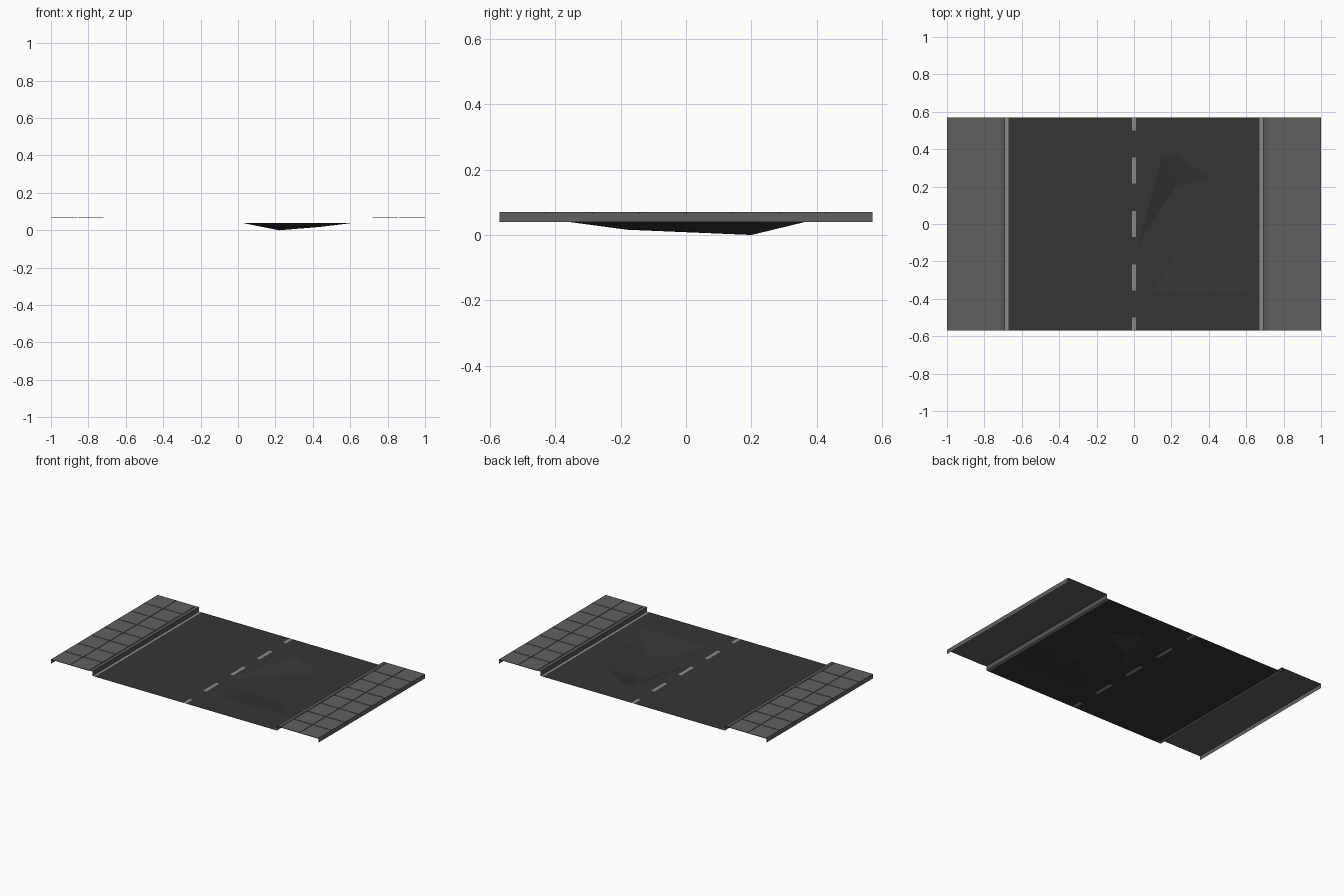
import bpy, bmesh

if "Cube" in bpy.data.objects:
    bpy.data.objects.remove(bpy.data.objects["Cube"])

Y = 0.57          # half length of the section
ROAD = 0.04       # road level
TOP = 0.07        # pavement level
LANE_IN, LANE_OUT, CURB_IN, CURB_OUT = 0.0115, 0.672, 0.69, 0.714


def material(name, v):
    m = bpy.data.materials.new(name)
    m.diffuse_color = (v, v, v, 1)
    m.use_nodes = True
    m.node_tree.nodes["Principled BSDF"].inputs["Base Color"].default_value = m.diffuse_color
    return m


asphalt = material("dark asphalt", 0.036)
paint = material("grey road paint", 0.26)
concrete = material("pavement grey", 0.118)
curb_grey = material("curb grey", 0.095)


def finish(name, bm, mat):
    bmesh.ops.remove_doubles(bm, verts=bm.verts, dist=1e-5)
    me = bpy.data.meshes.new(name)
    bm.to_mesh(me)
    bm.free()
    me.materials.append(mat)
    ob = bpy.data.objects.new(name, me)
    bpy.context.collection.objects.link(ob)
    return ob


def face(bm, pts):
    return bm.faces.new([bm.verts.new(p) for p in pts])


def flat(bm, x0, x1, y0, y1, z):
    face(bm, [(x0, y0, z), (x1, y0, z), (x1, y1, z), (x0, y1, z)])


def upright(bm, x, y0, y1, z0, z1, s):
    # vertical strip facing the s side of x
    p = [(x, y0, z0), (x, y1, z0), (x, y1, z1), (x, y0, z1)]
    face(bm, p if s > 0 else p[::-1])


# left lane
bm = bmesh.new()
flat(bm, -LANE_OUT, -LANE_IN, -Y, Y, ROAD)
finish("left_lane", bm, asphalt)

# right lane with a faceted pothole
rim = [(0.15, 0.365), (0.02, -0.12), (0.10, -0.36), (0.61, -0.36),
       (0.62, -0.10), (0.41, 0.24), (0.23, 0.365)]
bm = bmesh.new()
corners = [(LANE_IN, -Y), (LANE_OUT, -Y), (LANE_OUT, Y), (LANE_IN, Y)]
rv = [bm.verts.new((x, y, ROAD)) for x, y in rim]
cv = [bm.verts.new((x, y, ROAD)) for x, y in corners]
edges = [bm.edges.new((loop[i], loop[(i + 1) % len(loop)]))
         for loop in (rv, cv) for i in range(len(loop))]
bmesh.ops.triangle_fill(bm, edges=edges, use_beauty=True)
a = bm.verts.new((0.22, 0.20, 0.0))
b = bm.verts.new((0.44, -0.18, 0.018))
c = bm.verts.new((0.22, -0.18, 0.016))
for f in [(rv[0], rv[1], a), (rv[1], c, a), (rv[1], rv[2], c),
          (rv[2], rv[3], b, c), (rv[3], rv[4], b), (rv[4], rv[5], b),
          (rv[5], a, b), (rv[5], rv[6], a), (rv[6], rv[0], a), (a, c, b)]:
    bm.faces.new(f)
bm.normal_update()
for f in bm.faces:
    if f.normal.z < 0:
        f.normal_flip()
finish("right_lane_pothole", bm, asphalt)

# centre line: dashes and the asphalt between them
cuts = [-Y, -0.50, -0.355, -0.217, -0.07, 0.07, 0.217, 0.355, 0.50, Y]
dash, gap = bmesh.new(), bmesh.new()
for i in range(len(cuts) - 1):
    flat(gap if i % 2 else dash, -LANE_IN, LANE_IN, cuts[i], cuts[i + 1], ROAD)
finish("centre_dashes", dash, paint)
finish("centre_gaps", gap, asphalt)

for side, s in (("left", -1), ("right", 1)):
    def span(p, q):
        return sorted((s * p, s * q))

    # painted edge line
    bm = bmesh.new()
    flat(bm, *span(LANE_OUT, CURB_IN), -Y, Y, ROAD)
    finish(side + "_edge_line", bm, paint)

    # curb: top and inner face
    bm = bmesh.new()
    flat(bm, *span(CURB_IN, CURB_OUT), -Y, Y, TOP)
    upright(bm, s * CURB_IN, -Y, Y, ROAD, TOP, -s)
    finish(side + "_curb", bm, curb_grey)

    # pavement: sunken joint sheet, outer face and slabs
    g, low = 0.002, TOP - 0.003
    bm = bmesh.new()
    flat(bm, *span(CURB_OUT, 1), -Y, Y, low)
    upright(bm, s, -Y, Y, ROAD, low, s)
    upright(bm, s * CURB_OUT, -Y, Y, low, TOP, s)
    step = 2 * Y / 8
    for p, q in ((CURB_OUT + 2 * g, 0.858 - g), (0.858 + g, 1.0)):
        x0, x1 = span(p, q)
        for j in range(8):
            y0 = -Y + j * step + (g if j else 0)
            y1 = -Y + (j + 1) * step - (g if j < 7 else 0)
            flat(bm, x0, x1, y0, y1, TOP)
            upright(bm, x0, y0, y1, low, TOP, -1)
            upright(bm, x1, y0, y1, low, TOP, 1)
            face(bm, [(x0, y0, low), (x1, y0, low), (x1, y0, TOP), (x0, y0, TOP)])
            face(bm, [(x1, y1, low), (x0, y1, low), (x0, y1, TOP), (x1, y1, TOP)])
    finish(side + "_pavement", bm, concrete)
